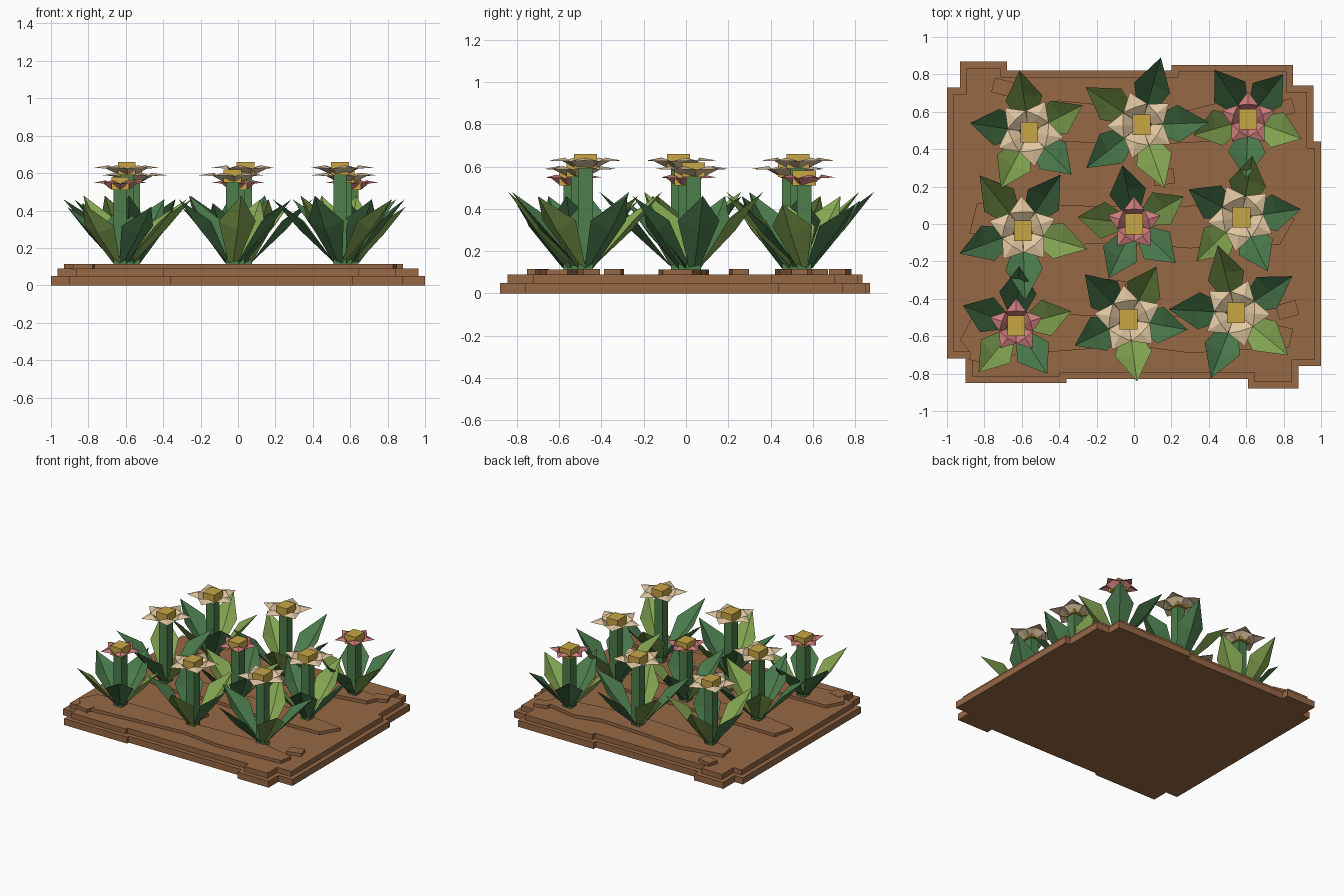
import bpy, bmesh
from math import sin, cos, radians
from mathutils import Matrix, Vector

cube = bpy.data.objects.get("Cube")
if cube:
    bpy.data.objects.remove(cube)


def material(name, rgb):
    m = bpy.data.materials.new(name)
    m.use_nodes = True
    m.diffuse_color = (*rgb, 1)
    m.node_tree.nodes["Principled BSDF"].inputs["Base Color"].default_value = (*rgb, 1)
    return m


SOIL = material("soil brown", (0.31, 0.14, 0.06))
STEM = material("stem green", (0.075, 0.21, 0.07))
LEAF = material("leaf green", (0.07, 0.2, 0.075))
LIME = material("lime leaf", (0.235, 0.39, 0.085))
CREAM = material("cream petal", (0.76, 0.58, 0.36))
PINK = material("pink petal", (0.61, 0.2, 0.2))
GOLD = material("gold centre", (0.58, 0.38, 0.06))


def finish(name, bm, *mats):
    mesh = bpy.data.meshes.new(name)
    bm.to_mesh(mesh)
    bm.free()
    for m in mats:
        mesh.materials.append(m)
    obj = bpy.data.objects.new(name, mesh)
    bpy.context.collection.objects.link(obj)
    return obj


def slab(name, outline, z0, z1, mat):
    """Flat outline extruded upward into a solid."""
    bm = bmesh.new()
    face = bm.faces.new([bm.verts.new((x, y, z0)) for x, y in outline])
    top = bmesh.ops.extrude_face_region(bm, geom=[face])["geom"]
    bmesh.ops.translate(bm, verts=[v for v in top if isinstance(v, bmesh.types.BMVert)],
                        vec=(0, 0, z1 - z0))
    bmesh.ops.recalc_face_normals(bm, faces=bm.faces)
    return finish(name, bm, mat)


def box(name, centre, size, mat, turn=0):
    bm = bmesh.new()
    place = Matrix.Translation(centre) @ Matrix.Rotation(radians(turn), 4, "Z")
    bmesh.ops.create_cube(bm, size=1, matrix=place @ Matrix.Diagonal((*size, 1)))
    return finish(name, bm, mat)


def inset(outline, d):
    """Move each edge of a clockwise right-angled outline inward by d."""
    pts = [Vector(p) for p in outline]
    result = []
    for i, p in enumerate(pts):
        a = (p - pts[i - 1]).normalized()
        b = (pts[(i + 1) % len(pts)] - p).normalized()
        result.append(p + d * (Vector((a.y, -a.x)) + Vector((b.y, -b.x))))
    return result


def blade(bm, angle, root, edge, rib, tip, slot=0):
    """Folded four-facet leaf or petal; points are (radius, half width, height)."""
    turn = Matrix.Rotation(radians(angle), 3, "Z")

    def vert(p, side=1):
        return bm.verts.new(turn @ Vector((p[0], side * p[1], p[2])))

    r_l, r_r, e_l, e_r = vert(root), vert(root, -1), vert(edge), vert(edge, -1)
    r_mid = vert((root[0], 0, root[2]))
    mid, end = vert(rib), vert(tip)
    for loop in ((r_mid, mid, e_l, r_l), (r_mid, r_r, e_r, mid), (mid, end, e_l), (mid, e_r, end)):
        bm.faces.new(loop).material_index = slot


# Stepped soil bed
bed = [(-1, .73), (-.93, .73), (-.93, .87), (-.68, .87), (-.68, .82), (.2, .82),
       (.2, .85), (.85, .85), (.85, .74), (.96, .74), (.96, .44), (1, .44),
       (1, -.76), (.88, -.76), (.88, -.88), (.61, -.88), (.61, -.83), (-.36, -.83),
       (-.36, -.85), (-.9, -.85), (-.9, -.72), (-1, -.72)]
slab("lower_bed", bed, 0, .05, SOIL)
slab("upper_bed", inset(bed, .035), .05, .09, SOIL)

# Raised planting rows
slab("back_row", [(-.74, .6), (-.4, .66), (-.1, .63), (.3, .61), (.5, .66), (.8, .6),
                  (.76, .5), (.4, .44), (0, .42), (-.5, .45), (-.72, .48)], .09, .115, SOIL)
slab("middle_row", [(-.88, -.05), (-.84, .11), (-.35, .1), (0, .09), (.4, .1), (.86, .03),
                    (.78, -.11), (.3, -.13), (-.1, -.1), (-.5, -.12)], .09, .113, SOIL)
slab("front_row", [(-.93, -.62), (-.86, -.49), (-.4, -.48), (0, -.5), (.5, -.48), (.85, -.56),
                   (.83, -.66), (.3, -.69), (0, -.65), (-.4, -.68), (-.85, -.72)], .09, .113, SOIL)

# Loose clods
for x, y, turn in [(-.7, .73, -15), (.8, .62, 15), (.82, -.46, 15),
                   (-.82, -.7, -15), (.16, .25, 8), (-.1, -.34, -8)]:
    box("soil_clod", (x, y, .1), (.11, .08, .03), SOIL, turn)

# Plants: position, head height, first leaf angle, leaf colours (g green, y lime)
plants = [
    (-.56, .49, .62, 27, "yygyg"), (.04, .53, .66, 2, "ggygy"), (.61, .56, .58, 52, "ggygy"),
    (-.595, -.035, .66, 56, "gyggy"), (0, 0, .58, 29, "ygygg"), (.575, .035, .62, 8, "gygyg"),
    (-.63, -.545, .58, 15, "yggyg"), (-.03, -.51, .62, 62, "yggyg"), (.545, -.475, .66, 33, "gyggy"),
]
for x, y, top, phase, hues in plants:
    pink = top < .6
    spot = (x, y, 0)
    # Square stem and flower centre
    box("stem", (x, y, top / 2 + .015), (.07, .07, top - .13), STEM)
    box("flower_centre", (x, y, top - .035), (.095, .11, .07), GOLD)

    # Five folded leaves
    reach = .29 if pink else .285 + (top - .6)
    rise = .42 if pink else .46
    bm = bmesh.new()
    for i, hue in enumerate(hues):
        long = reach + (.03 if i % 2 else .015)
        blade(bm, phase + 72 * i, (.03, .025, .12), (.55 * long, .1, .12 + .66 * (rise - .12)),
              (.6 * long, 0, .12 + .52 * (rise - .12)), (long, 0, rise + .02 * (i % 2)),
              "gy".index(hue))
    finish("leaves", bm, LEAF, LIME).location = spot

    # Five folded petals
    size = .8 if pink else 1
    bm = bmesh.new()
    for i in range(5):
        blade(bm, (18 if pink else phase + 36) + 72 * i, (.045, .033, top - .065),
              (.095 * size, .068 * size, top - .035), (.1 * size, 0, top - .018),
              (.185 * size, 0, top - .032))
    finish("petals", bm, PINK if pink else CREAM).location = spot
